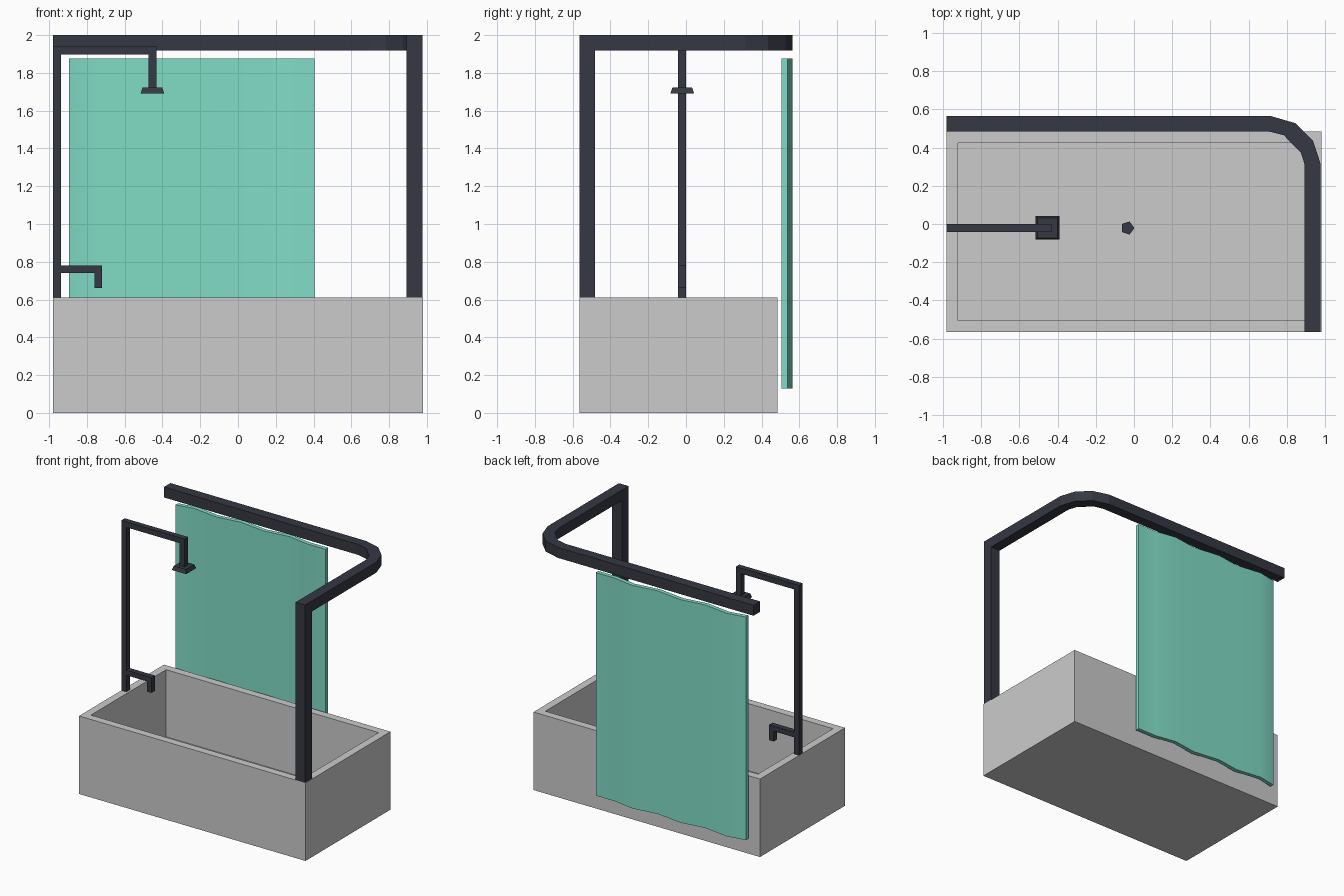
import bpy, bmesh
from math import pi
from mathutils import Matrix, Vector

if "Cube" in bpy.data.objects:
    bpy.data.objects.remove(bpy.data.objects["Cube"])


def material(name, rgb):
    m = bpy.data.materials.new(name)
    m.diffuse_color = (*rgb, 1)
    m.use_nodes = True
    m.node_tree.nodes["Principled BSDF"].inputs["Base Color"].default_value = m.diffuse_color
    return m


dark = material("dark_metal", (0.035, 0.04, 0.055))
teal = material("teal_fabric", (0.22, 0.72, 0.57))


def finish(name, bm, mat=None):
    bmesh.ops.recalc_face_normals(bm, faces=bm.faces[:])
    me = bpy.data.meshes.new(name)
    bm.to_mesh(me)
    bm.free()
    ob = bpy.data.objects.new(name, me)
    bpy.context.collection.objects.link(ob)
    if mat:
        me.materials.append(mat)
    return ob


def add_box(bm, lo, hi):
    lo, hi = Vector(lo), Vector(hi)
    mat = Matrix.Translation((lo + hi) / 2) @ Matrix.Diagonal((*(hi - lo), 1))
    return bmesh.ops.create_cube(bm, size=1, matrix=mat)["verts"]


def extrude_profile(name, points, offset, mat):
    bm = bmesh.new()
    face = bm.faces.new([bm.verts.new(p) for p in points])
    ext = bmesh.ops.extrude_face_region(bm, geom=[face], use_keep_orig=True)
    new = [g for g in ext["geom"] if isinstance(g, bmesh.types.BMVert)]
    bmesh.ops.translate(bm, verts=new, vec=offset)
    return finish(name, bm, mat)


# Tub: solid block with inset, sunken basin
bm = bmesh.new()
add_box(bm, (-0.98, -0.565, 0), (0.98, 0.485, 0.61))
bm.normal_update()
top = [f for f in bm.faces if f.normal.z > 0.9]
bmesh.ops.inset_region(bm, faces=top, thickness=0.085)
ext = bmesh.ops.extrude_discrete_faces(bm, faces=top)
# discrete extrusion keeps the walls joined to the rim
bmesh.ops.translate(bm, verts=ext["faces"][0].verts[:], vec=(0, 0, -0.525))
finish("tub", bm)

# Drain plug on the basin floor
bm = bmesh.new()
bmesh.ops.create_cone(bm, cap_ends=True, segments=5, radius1=0.036, radius2=0.036, depth=0.02,
                      matrix=Matrix.Translation((-0.034, -0.021, 0.09)) @ Matrix.Rotation(-pi / 2, 4, 'Z'))
finish("drain", bm, dark)

# Curtain rail with a rounded corner
outer = [(-0.98, 0.565), (0.715, 0.565), (0.845, 0.527), (0.937, 0.435), (0.976, 0.315), (0.976, -0.565)]
inner = [(0.893, -0.565), (0.893, 0.31), (0.873, 0.373), (0.783, 0.465), (0.70, 0.485), (-0.98, 0.485)]
extrude_profile("curtain_rail", [(x, y, 1.918) for x, y in outer + inner], (0, 0, 0.082), dark)

# Rail post
bm = bmesh.new()
add_box(bm, (0.893, -0.565, 0.61), (0.976, -0.482, 1.918))
finish("rail_post", bm, dark)

# Shower pipe and spout as one bent outline
pipe = [(-0.98, 0.61), (-0.937, 0.61), (-0.937, 0.74), (-0.76, 0.74), (-0.76, 0.66), (-0.72, 0.66),
        (-0.72, 0.78), (-0.937, 0.78), (-0.937, 1.897), (-0.475, 1.897), (-0.475, 1.72),
        (-0.432, 1.72), (-0.432, 1.94), (-0.98, 1.94)]
extrude_profile("shower_pipe", [(x, -0.042, z) for x, z in pipe], (0, 0.043, 0), dark)

# Shower head: flared square plate
bm = bmesh.new()
for v in add_box(bm, (-0.515, -0.082, 1.692), (-0.391, 0.042, 1.722)):
    if v.co.z > 1.7:
        v.co.x = -0.453 + (v.co.x + 0.453) * 0.84
        v.co.y = -0.02 + (v.co.y + 0.02) * 0.84
finish("shower_head", bm, dark)

# Curtain: wavy strip extruded upwards
wave = [(-0.895, 0), (-0.75, 0.028), (-0.54, 0), (-0.35, 0.028), (-0.13, 0), (0.07, 0.028), (0.24, 0), (0.405, 0)]
front = [(x, 0.505 + d, 0.13) for x, d in wave]
back = [(x, y + 0.032, z) for x, y, z in reversed(front)]
curtain = extrude_profile("shower_curtain", front + back, (0, 0, 1.745), teal)
bpy.context.view_layer.objects.active = curtain
curtain.select_set(True)
bpy.ops.object.shade_smooth_by_angle(angle=0.6)
